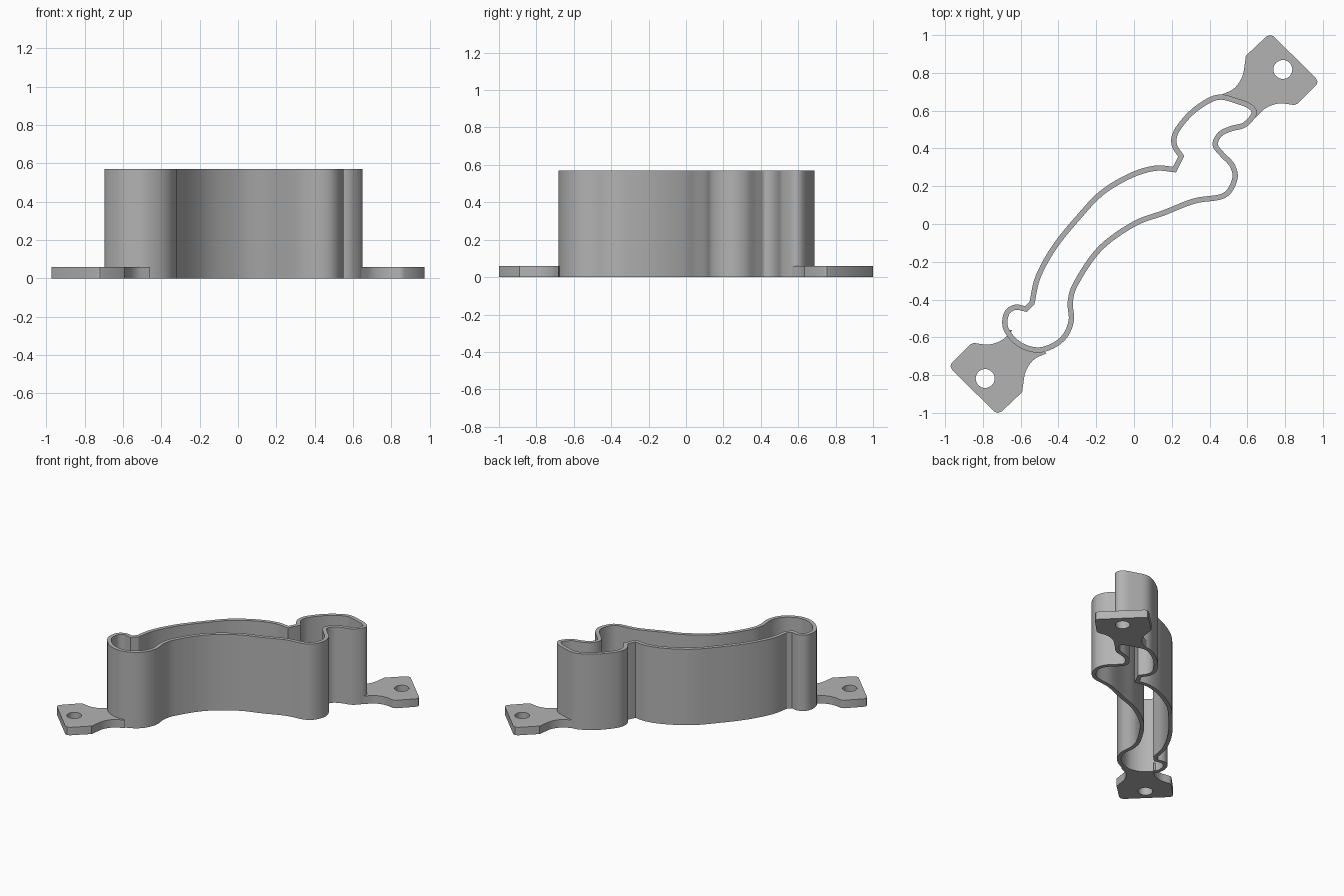
import bpy, bmesh, math
from mathutils import Vector

cube = bpy.data.objects.get("Cube")
if cube:
    bpy.data.objects.remove(cube, do_unlink=True)

WALL_HEIGHT, WALL_HALF, TAB_HEIGHT = 0.57, 0.014, 0.06

grey = bpy.data.materials.new("plain grey")
grey.use_nodes = True
colour = (0.45, 0.45, 0.45, 1)
grey.diffuse_color = colour
grey.node_tree.nodes["Principled BSDF"].inputs["Base Color"].default_value = colour


def smooth_path(points, steps=6):
    """Catmull-Rom samples through an open run of points."""
    p = [Vector(q) for q in points]
    p = [2 * p[0] - p[1]] + p + [2 * p[-1] - p[-2]]
    out = []
    for a, b, c, d in zip(p, p[1:], p[2:], p[3:]):
        for i in range(steps):
            t = i / steps
            out.append(0.5 * (2 * b + (c - a) * t + (2 * a - 5 * b + 4 * c - d) * t**2
                              + (3 * b - a - 3 * c + d) * t**3))
    return out + [p[-2]]


def offset_loop(loop, dist):
    """Mitred parallel copy of a closed loop."""
    out = []
    for i, p in enumerate(loop):
        e1 = (p - loop[i - 1]).normalized()
        e2 = (loop[(i + 1) % len(loop)] - p).normalized()
        n1, n2 = Vector((e1.y, -e1.x)), Vector((e2.y, -e2.x))
        out.append(p + (n1 + n2) * dist / (1 + n1.dot(n2)))
    return out


def extrude_loops(name, loops, height):
    """Filled flat outline with holes, raised from the ground."""
    curve = bpy.data.curves.new(name, 'CURVE')
    curve.dimensions, curve.fill_mode, curve.extrude = '2D', 'BOTH', height / 2
    for loop in loops:
        s = curve.splines.new('POLY')
        s.points.add(len(loop) - 1)
        for pt, co in zip(s.points, loop):
            pt.co = (co[0], co[1], 0, 1)
        s.use_cyclic_u = True
    obj = bpy.data.objects.new(name, curve)
    bpy.context.collection.objects.link(obj)
    bpy.ops.object.select_all(action='DESELECT')
    obj.select_set(True)
    bpy.context.view_layer.objects.active = obj
    bpy.ops.object.convert(target='MESH')
    obj = bpy.context.object
    obj.name = name
    bm = bmesh.new()
    bm.from_mesh(obj.data)
    bmesh.ops.remove_doubles(bm, verts=bm.verts, dist=0.0002)
    bmesh.ops.recalc_face_normals(bm, faces=bm.faces)
    bmesh.ops.translate(bm, verts=bm.verts, vec=(0, 0, height / 2))
    bm.to_mesh(obj.data)
    bm.free()
    obj.data.materials.clear()
    obj.data.materials.append(grey)
    bpy.ops.object.shade_smooth_by_angle(angle=math.radians(30))
    return obj


# Wall centre line: two smooth runs, joined by short straight notches
outer_run = [(.25, .358), (.213, .42), (.224, .49), (.3, .585), (.39, .65), (.46, .672),
             (.54, .652), (.61, .625), (.636, .585), (.585, .525), (.515, .505),
             (.455, .475), (.43, .42), (.465, .37), (.52, .31), (.533, .235),
             (.475, .15), (.32, .122), (.16, .06), (0, 0), (-.18, -.13), (-.305, -.31),
             (-.337, -.41), (-.332, -.51), (-.365, -.592), (-.43, -.645), (-.515, -.667),
             (-.61, -.635), (-.678, -.555), (-.675, -.475), (-.63, -.441), (-.572, -.45)]
inner_run = [(-.54, -.418), (-.508, -.28), (-.42, -.12), (-.29, .04), (-.17, .165),
             (-.02, .255), (.11, .295), (.215, .288)]
centre = smooth_path(outer_run) + smooth_path(inner_run)
extrude_loops("wall", [offset_loop(centre, WALL_HALF), offset_loop(centre, -WALL_HALF)],
              WALL_HEIGHT)

# Mounting tabs: flared neck, square plate with eased corners, round bolt hole
neck_a = smooth_path([(.46, .683), (.53, .718), (.573, .78), (.587, .85)])
plate = [(.592, .89), (.7, .992), (.72, 1), (.74, .993), (.962, .773), (.972, .755),
         (.966, .738), (.868, .638), (.85, .63)]
neck_b = smooth_path([(.84, .631), (.77, .638), (.7, .615), (.645, .563)])


def add_tab(name, sign, wall_end):
    outline = [(sign * x, sign * y) for x, y in neck_a + plate + neck_b]
    hole = [(sign * .788 + .05 * math.cos(a), sign * .818 + .05 * math.sin(a))
            for a in (math.tau * i / 32 for i in range(32))]
    extrude_loops(name, [outline + wall_end, hole], TAB_HEIGHT)


add_tab("left_tab", 1, [(.636, .585), (.61, .625), (.54, .652)])
add_tab("right_tab", -1, [(-.678, -.555), (-.61, -.635), (-.515, -.667)])
